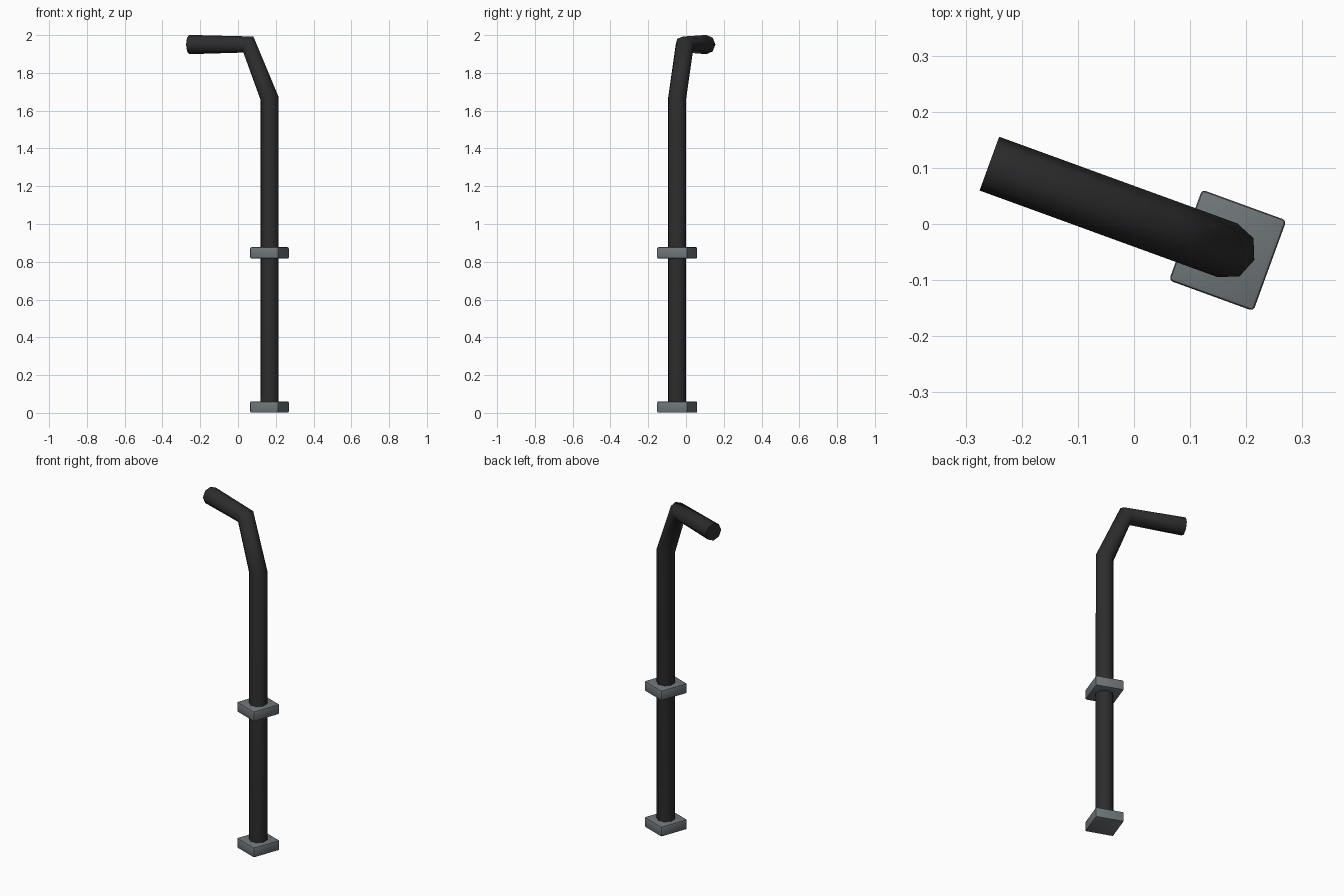
import bpy, bmesh, math
from mathutils import Vector, Matrix

if "Cube" in bpy.data.objects:
    bpy.data.objects.remove(bpy.data.objects["Cube"])

TURN = math.radians(-20)
PLACE = Matrix.Translation((0.167, -0.047, 0)) @ Matrix.Rotation(TURN, 4, 'Z')


def material(name, colour):
    m = bpy.data.materials.new(name)
    m.diffuse_color = (*colour, 1)
    m.use_nodes = True
    m.node_tree.nodes["Principled BSDF"].inputs["Base Color"].default_value = m.diffuse_color
    return m


black = material("black_metal", (0.025, 0.025, 0.025))
grey = material("grey_metal", (0.16, 0.18, 0.19))


def finish(name, bm, mat, angle):
    bmesh.ops.recalc_face_normals(bm, faces=bm.faces)
    me = bpy.data.meshes.new(name)
    bm.to_mesh(me)
    bm.free()
    me.transform(PLACE)
    me.materials.append(mat)
    ob = bpy.data.objects.new(name, me)
    bpy.context.collection.objects.link(ob)
    bpy.ops.object.select_all(action='DESELECT')
    ob.select_set(True)
    bpy.context.view_layer.objects.active = ob
    bpy.ops.object.shade_smooth_by_angle(angle=math.radians(angle))
    return ob


def bent_pipe(name, path, radius, sides, mat):
    """Sweep a ring along a path lying in the local XZ plane."""
    bm = bmesh.new()
    pts = [Vector((x, 0, z)) for x, z in path]
    rings = []
    for i, p in enumerate(pts):
        before = (p - pts[i - 1]).normalized() if i else Vector()
        after = (pts[i + 1] - p).normalized() if i < len(pts) - 1 else Vector()
        t = (before + after).normalized()
        out = Vector((t.z, 0, -t.x))
        rings.append([bm.verts.new(p + radius * (
            out * math.cos(k * math.tau / sides)
            + Vector((0, 1, 0)) * math.sin(k * math.tau / sides)))
            for k in range(sides)])
    for a, b in zip(rings, rings[1:]):
        for k in range(sides):
            j = (k + 1) % sides
            bm.faces.new((a[k], a[j], b[j], b[k]))
    bm.faces.new(rings[0])
    bm.faces.new(rings[-1])
    return finish(name, bm, mat, 75)


def plate(name, z, mat):
    """Block with softened edges."""
    bm = bmesh.new()
    bmesh.ops.create_cube(bm, size=1)
    bmesh.ops.scale(bm, vec=(0.16, 0.172, 0.06), verts=bm.verts)
    bmesh.ops.translate(bm, vec=(0, 0, z), verts=bm.verts)
    bmesh.ops.bevel(bm, geom=bm.edges[:], offset=0.007, segments=2,
                    profile=0.5, affect='EDGES')
    return finish(name, bm, mat, 30)


# Upright pole with slanted neck and horizontal arm
bent_pipe("bent_pole", [(0, 0.03), (0, 1.665), (-0.119, 1.95), (-0.452, 1.95)],
          0.051, 8, black)

# Mounting plates
plate("base_plate", 0.031, grey)
plate("middle_plate", 0.847, grey)
